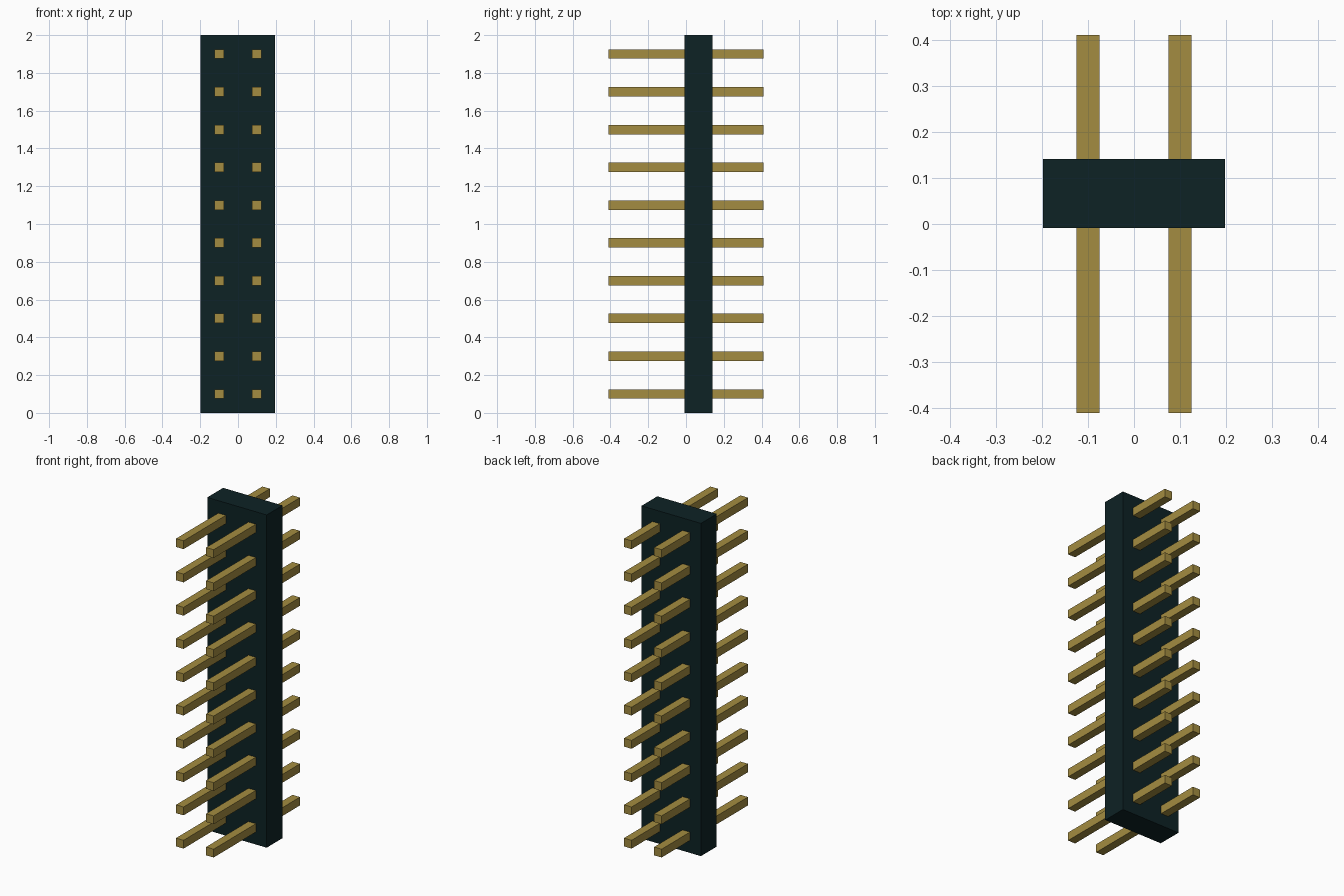
import bpy

cube = bpy.data.objects.get("Cube")
if cube:
    bpy.data.objects.remove(cube, do_unlink=True)


def make_material(name, rgb):
    mat = bpy.data.materials.new(name)
    mat.use_nodes = True
    colour = (*rgb, 1.0)
    mat.diffuse_color = colour
    mat.node_tree.nodes["Principled BSDF"].inputs["Base Color"].default_value = colour
    return mat


def add_box(name, low, high, mat):
    """Box between two corners, with its scale applied."""
    centre = [(a + b) / 2 for a, b in zip(low, high)]
    size = [b - a for a, b in zip(low, high)]
    bpy.ops.mesh.primitive_cube_add(size=1, location=centre)
    obj = bpy.context.object
    obj.name = name
    obj.scale = size
    bpy.ops.object.transform_apply(location=False, rotation=False, scale=True)
    obj.data.materials.append(mat)
    return obj


plastic = make_material("dark plastic", (0.004, 0.016, 0.018))
gold = make_material("gold metal", (0.37, 0.265, 0.052))

# Plastic housing strip
add_box("housing", (-0.198, -0.009, 0), (0.197, 0.141, 2), plastic)

# Two columns of ten square pins running through the housing
ROWS, PITCH, HALF, REACH = 10, 0.2, 0.025, 0.41
for side, x in (("right", -0.1), ("left", 0.1)):
    for row in range(ROWS):
        z = PITCH * (row + 0.5)
        add_box(f"{side}_pin_{row + 1}",
                (x - HALF, -REACH, z - HALF), (x + HALF, REACH, z + HALF), gold)
